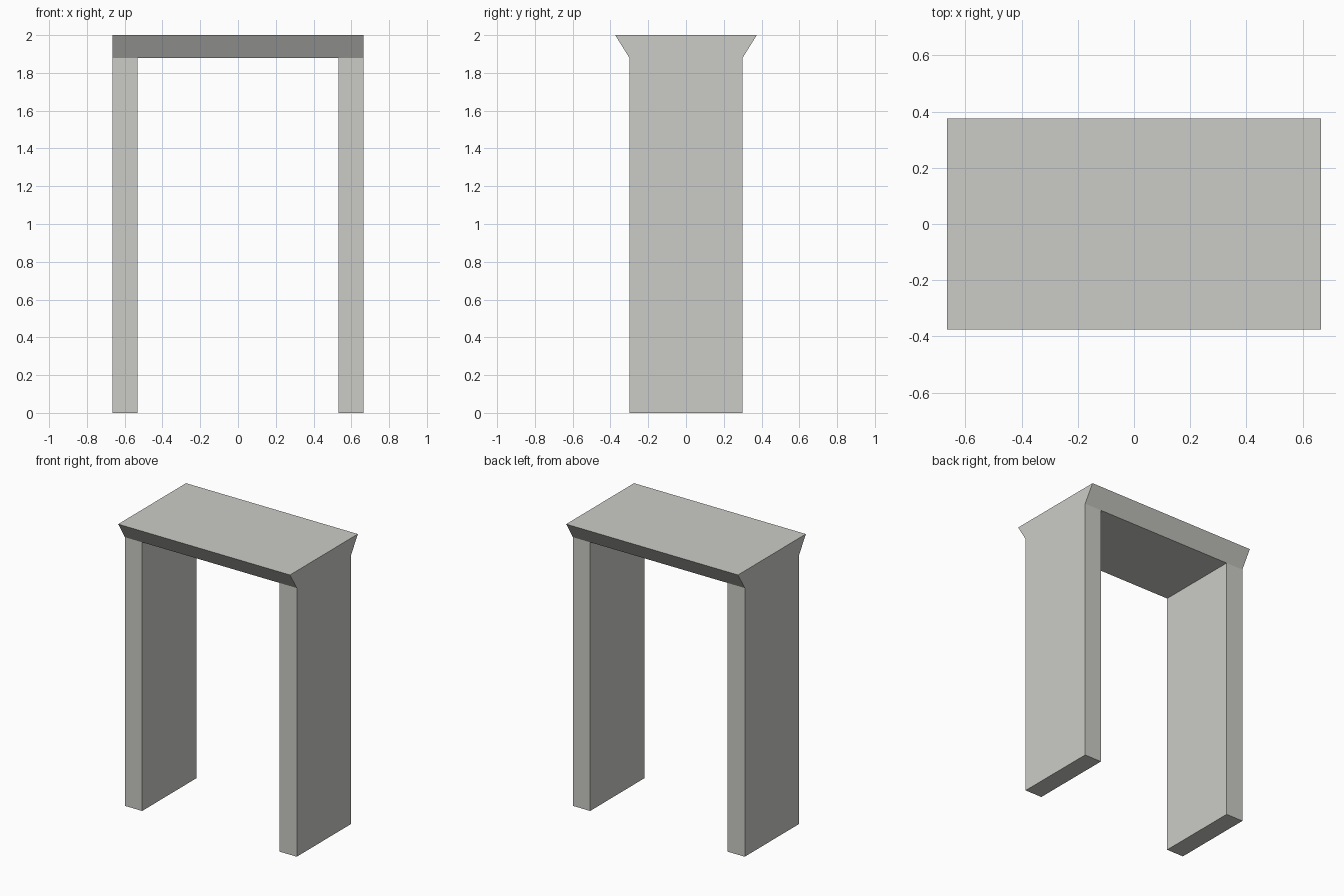
import bpy, bmesh

if "Cube" in bpy.data.objects:
    bpy.data.objects.remove(bpy.data.objects["Cube"])

HALF_W, INNER, UNDER, TOP = 0.665, 0.532, 1.88, 2.0
LEG_Y, TOP_Y = 0.30, 0.375

stone = bpy.data.materials.new("pale warm grey")
stone.diffuse_color = (0.60, 0.60, 0.57, 1)
stone.use_nodes = True
stone.node_tree.nodes["Principled BSDF"].inputs["Base Color"].default_value = stone.diffuse_color

bm = bmesh.new()


def front_face(points):
    return bm.faces.new([bm.verts.new((x, -LEG_Y, z)) for x, z in points])


# Front outline: two legs and the lintel joining them
for s in (-1, 1):
    front_face([(s * INNER, 0), (s * HALF_W, 0), (s * HALF_W, UNDER), (s * INNER, UNDER)])
front_face([(-HALF_W, UNDER), (-INNER, UNDER), (INNER, UNDER),
            (HALF_W, UNDER), (HALF_W, TOP), (-HALF_W, TOP)])
bmesh.ops.remove_doubles(bm, verts=bm.verts[:], dist=1e-4)

# Depth of the whole arch
geom = bmesh.ops.extrude_face_region(bm, geom=bm.faces[:], use_keep_orig=True)["geom"]
for v in geom:
    if isinstance(v, bmesh.types.BMVert):
        v.co.y = LEG_Y

# Flare the top edge out to front and back
for v in bm.verts:
    if v.co.z > UNDER + 0.01:
        v.co.y *= TOP_Y / LEG_Y
bmesh.ops.recalc_face_normals(bm, faces=bm.faces[:])

mesh = bpy.data.meshes.new("doorway_frame")
bm.to_mesh(mesh)
bm.free()
mesh.materials.append(stone)
frame = bpy.data.objects.new("doorway_frame", mesh)
bpy.context.collection.objects.link(frame)
